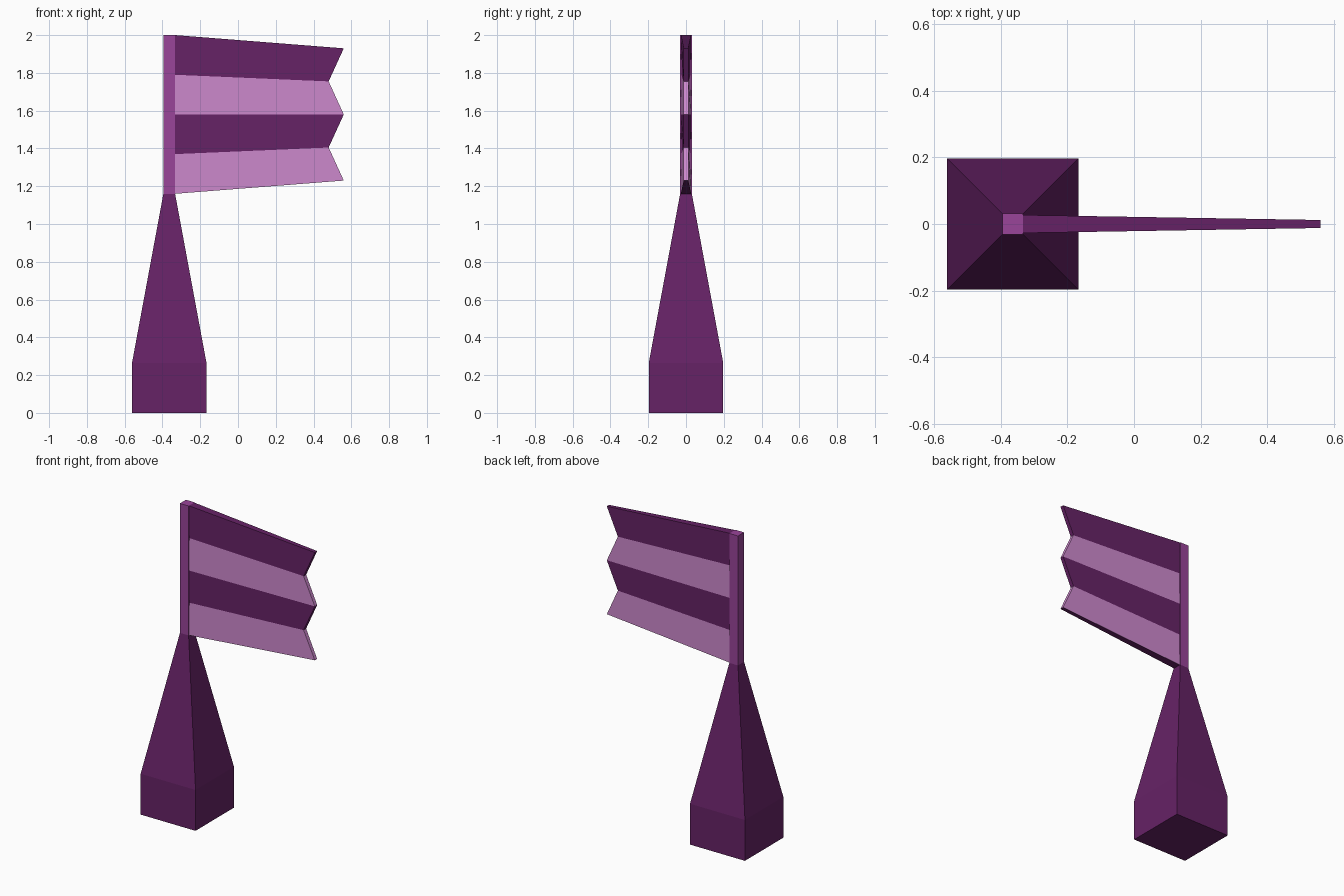
import bpy, bmesh

if "Cube" in bpy.data.objects:
    bpy.data.objects.remove(bpy.data.objects["Cube"])

def material(name, rgb):
    m = bpy.data.materials.new(name)
    m.diffuse_color = (*rgb, 1)
    m.use_nodes = True
    m.node_tree.nodes["Principled BSDF"].inputs["Base Color"].default_value = m.diffuse_color
    return m

DARK = material("dark purple", (0.133, 0.016, 0.133))
MID = material("mid purple", (0.319, 0.058, 0.319))
LIGHT = material("light purple", (0.604, 0.246, 0.604))

def finish(name, bm, mats):
    bmesh.ops.recalc_face_normals(bm, faces=bm.faces)
    me = bpy.data.meshes.new(name)
    bm.to_mesh(me)
    bm.free()
    for m in mats:
        me.materials.append(m)
    ob = bpy.data.objects.new(name, me)
    bpy.context.collection.objects.link(ob)
    return ob

def square_loft(name, cx, sections, mat):
    """Stack square rings given as (half width, z) and cap both ends."""
    bm = bmesh.new()
    rings = [[bm.verts.new((cx + sx * h, sy * h, z))
              for sx, sy in ((-1, -1), (1, -1), (1, 1), (-1, 1))] for h, z in sections]
    for a, b in zip(rings, rings[1:]):
        for i in range(4):
            j = (i + 1) % 4
            bm.faces.new((a[i], a[j], b[j], b[i]))
    bm.faces.new(rings[0])
    bm.faces.new(rings[-1])
    return finish(name, bm, [mat])

CX = -0.364

# Weighted foot with a tapering neck, and the pole on top of it
square_loft("base", CX, [(0.197, 0), (0.197, 0.265), (0.031, 1.16)], DARK)
square_loft("pole", CX, [(0.031, 1.16), (0.031, 2.0)], MID)

# Striped flag: rows run from the pole to a zigzag outer edge, thinning outwards
bm = bmesh.new()
rows = []
for i in range(5):
    notch = i % 2
    zl, zr = 2.0 - 0.21 * i, 1.93 - 0.175 * i
    xr = 0.48 if notch else 0.56
    tl, tr = (0.024, 0.013) if notch else (0.027, 0.012)
    rows.append([bm.verts.new(p) for p in (
        (CX + 0.031, -tl, zl), (xr, -tr, zr), (xr, tr, zr), (CX + 0.031, tl, zl))])
for i, (a, b) in enumerate(zip(rows, rows[1:])):
    for k in range(4):
        j = (k + 1) % 4
        bm.faces.new((a[k], a[j], b[j], b[k])).material_index = i % 2
bm.faces.new(rows[0])
bm.faces.new(rows[-1])
finish("flag", bm, [DARK, LIGHT])
